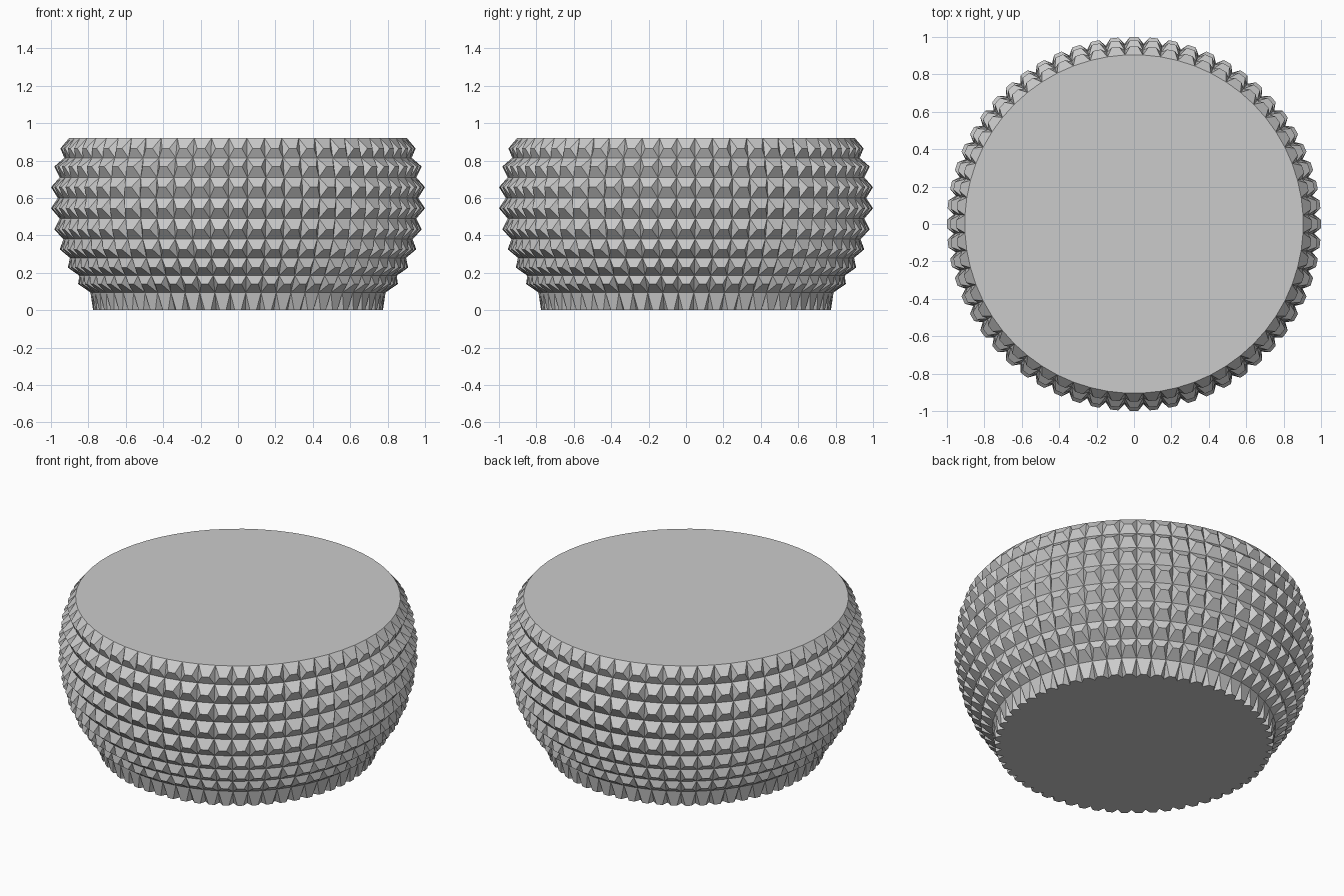
import bpy, bmesh, math

if "Cube" in bpy.data.objects:
    bpy.data.objects.remove(bpy.data.objects["Cube"])

SIDES = 60        # studs around
RIDGE = 0.42      # ridge width as a share of the stud width
STEP = 2 * math.pi / SIDES

# (height, radius) of the grooves and of the stud ridges between them, top down
GROOVES = [(0.92, 0.905), (0.815, 0.93), (0.71, 0.955), (0.60, 0.965), (0.49, 0.955),
           (0.38, 0.935), (0.28, 0.90), (0.185, 0.85), (0.095, 0.79)]
RIDGES = [(0.865, 0.95), (0.768, 0.983), (0.658, 1.0), (0.545, 1.0),
          (0.432, 0.983), (0.325, 0.953), (0.228, 0.91), (0.14, 0.855)]
BASE_IN, BASE_OUT = 0.74, 0.775

grey = bpy.data.materials.new("light grey")
grey.diffuse_color = (0.6, 0.6, 0.6, 1)
grey.use_nodes = True
grey.node_tree.nodes["Principled BSDF"].inputs["Base Color"].default_value = grey.diffuse_color

bm = bmesh.new()


def point(r, angle, z):
    return bm.verts.new((r * math.cos(angle), r * math.sin(angle), z))


def groove_ring(z, r):
    """Corners between neighbouring studs."""
    return [point(r, (i - 0.5) * STEP, z) for i in range(SIDES)]


def ridge_ring(z, r):
    """Left and right end of each stud's ridge."""
    return [(point(r, (i - RIDGE / 2) * STEP, z), point(r, (i + RIDGE / 2) * STEP, z))
            for i in range(SIDES)]


grooves = [groove_ring(z, r) for z, r in GROOVES]

# full rows of studs: two sloped trapezoids and two side triangles each
for row, (z, r) in enumerate(RIDGES):
    top, low = grooves[row], grooves[row + 1]
    for i, (a, b) in enumerate(ridge_ring(z, r)):
        j = (i + 1) % SIDES
        bm.faces.new((a, b, top[j], top[i]))
        bm.faces.new((low[i], low[j], b, a))
        bm.faces.new((low[i], a, top[i]))
        bm.faces.new((low[j], top[j], b))

# foot row, cut off at the ridge so that the base has a toothed outline
top = grooves[-1]
foot = groove_ring(0, BASE_IN)
outline = []
for i, (a, b) in enumerate(ridge_ring(0, BASE_OUT)):
    j = (i + 1) % SIDES
    bm.faces.new((a, b, top[j], top[i]))
    bm.faces.new((foot[i], a, top[i]))
    bm.faces.new((foot[j], top[j], b))
    outline += [foot[i], a, b]

# flat lid and base
bm.faces.new(grooves[0])
bm.faces.new(outline[::-1])

bmesh.ops.recalc_face_normals(bm, faces=bm.faces)
mesh = bpy.data.meshes.new("studded_bowl")
bm.to_mesh(mesh)
bm.free()
mesh.materials.append(grey)
bowl = bpy.data.objects.new("studded_bowl", mesh)
bpy.context.collection.objects.link(bowl)
